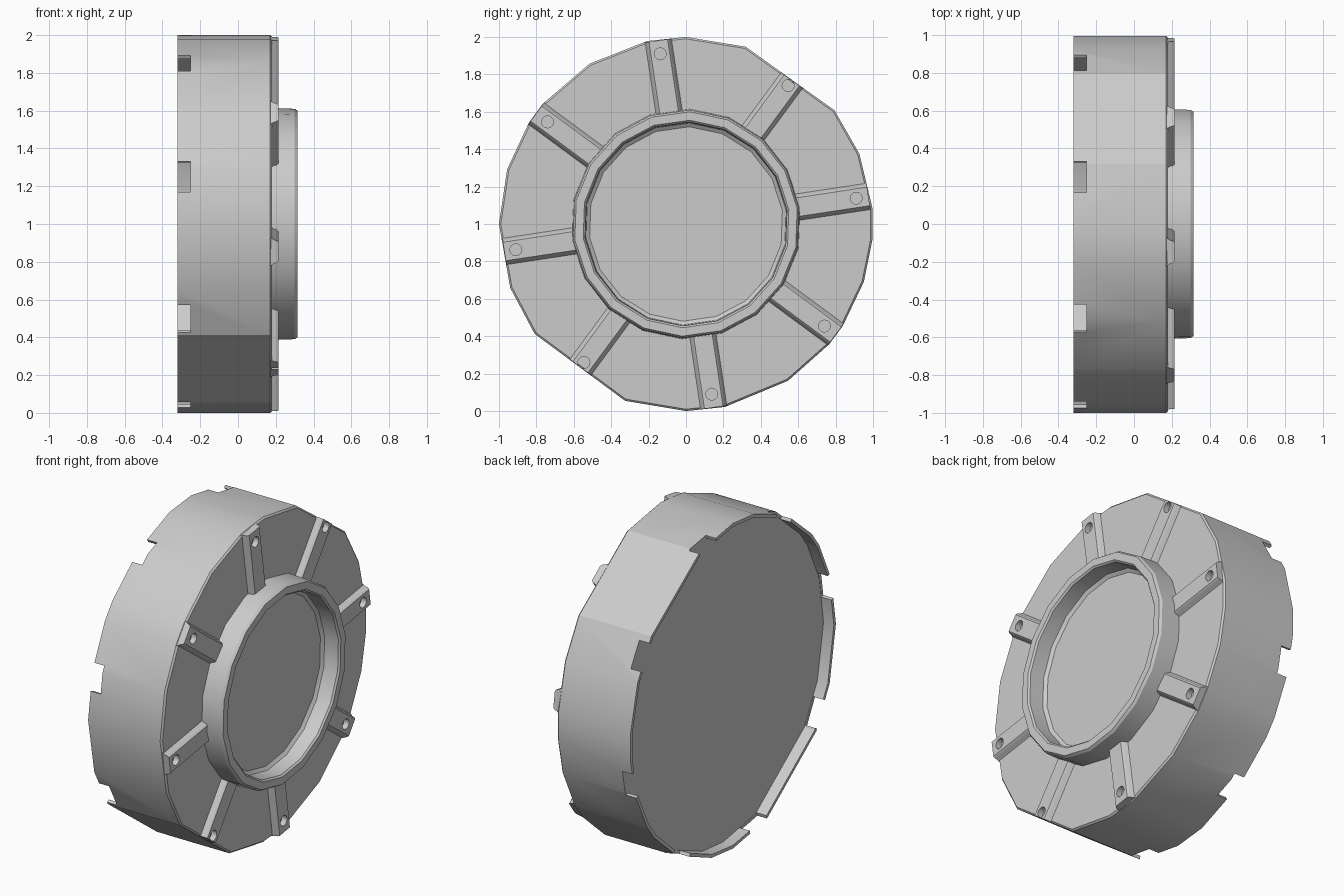
import bpy, bmesh, math
from mathutils import Matrix, Vector

if "Cube" in bpy.data.objects:
    bpy.data.objects.remove(bpy.data.objects["Cube"], do_unlink=True)

grey = bpy.data.materials.new("plain_grey")
grey.use_nodes = True
grey.diffuse_color = (0.6, 0.6, 0.6, 1)
grey.node_tree.nodes["Principled BSDF"].inputs["Base Color"].default_value = (0.6, 0.6, 0.6, 1)

CENTRE = Vector((0, 0, 1))
# Corner angles of the slightly uneven outline, measured in the yz plane
RIM = [5, 22, 37.4, 71.4, 90, 102, 121, 140, 147, 163, 180, 200, 216,
       251, 270, 282, 303, 320, 327, 342, 355]


def spin_point(x, r, angle):
    a = math.radians(angle)
    return CENTRE + Vector((x, r * math.cos(a), r * math.sin(a)))


def finish(name, bm):
    bmesh.ops.recalc_face_normals(bm, faces=bm.faces)
    mesh = bpy.data.meshes.new(name)
    bm.to_mesh(mesh)
    bm.free()
    mesh.materials.append(grey)
    obj = bpy.data.objects.new(name, mesh)
    bpy.context.collection.objects.link(obj)
    return obj


def lathe(name, profile, angles):
    """Turn (radius, x) points about the x axis and cap both ends."""
    bm = bmesh.new()
    rings = [[bm.verts.new(spin_point(x, r, a)) for a in angles] for r, x in profile]
    n = len(angles)
    for lower, upper in zip(rings, rings[1:]):
        for i in range(n):
            j = (i + 1) % n
            bm.faces.new((lower[i], lower[j], upper[j], upper[i]))
    bm.faces.new(rings[0])
    bm.faces.new(rings[-1])
    return finish(name, bm)


def place(angle):
    """Local y points outward along the given angle."""
    return Matrix.Translation(CENTRE) @ Matrix.Rotation(math.radians(angle), 4, 'X')


def rim_radius(angle):
    """Distance from the axis to the outline at an angle."""
    for a, b in zip(RIM, RIM[1:] + [RIM[0] + 360]):
        for t in (angle, angle + 360):
            if a <= t <= b:
                return (math.cos(math.radians((b - a) / 2))
                        / math.cos(math.radians(t - (a + b) / 2)))
    return 1


def cut(obj, cutter):
    cutter.hide_render = True
    mod = obj.modifiers.new("cut", 'BOOLEAN')
    mod.operation = 'DIFFERENCE'
    mod.solver = 'EXACT'
    mod.object = cutter
    bpy.context.view_layer.objects.active = obj
    bpy.ops.object.modifier_apply(modifier=mod.name)
    bpy.data.objects.remove(cutter, do_unlink=True)


def smooth(obj, limit):
    bpy.ops.object.select_all(action='DESELECT')
    obj.select_set(True)
    bpy.context.view_layer.objects.active = obj
    bpy.ops.object.shade_smooth_by_angle(angle=math.radians(limit))


# Drum body with a recessed back and thin back rim
body = lathe("drum_body", [(0.98, -0.25), (0.98, -0.32), (1, -0.32), (1, 0.17),
                           (0.99, 0.18)], RIM)

# Eight notches in the back rim
bm = bmesh.new()
for k in range(8):
    shape = Matrix.Translation((-0.327, 1, 0)) @ Matrix.Diagonal((0.15, 0.24, 0.165, 1))
    bmesh.ops.create_cube(bm, size=1, matrix=place(30.4 + 45 * k) @ shape)
cut(body, finish("notch_cutter", bm))
smooth(body, 22.5)

# Raised collar with a shallow dished centre
collar = lathe("collar", [(0.615, 0.17), (0.61, 0.30), (0.60, 0.315), (0.555, 0.315),
                          (0.545, 0.305), (0.54, 0.215), (0.52, 0.2)],
               [20 * i + 8 for i in range(18)])
smooth(collar, 25)

# Radial ribs with soft shoulders and a bolt hole near the outer end
half = [(0.075, 0.172), (0.07, 0.182), (0.064, 0.19), (0.06, 0.205), (0.05, 0.215)]
section = half + [(-w, x) for w, x in reversed(half)]
for k in range(8):
    angle = 8.6 + 45 * k
    end = min(rim_radius(angle + d) for d in (-4, 0, 4)) - 0.003
    bm = bmesh.new()
    inner, outer = ([bm.verts.new(place(angle) @ Vector((x, r, w))) for w, x in section]
                    for r in (0.57, end))
    for i in range(len(section)):
        j = (i + 1) % len(section)
        bm.faces.new((inner[i], inner[j], outer[j], outer[i]))
    bm.faces.new(inner)
    bm.faces.new(outer)
    rib = finish("rib_%d" % (k + 1), bm)

    bm = bmesh.new()
    hole = Matrix.Translation((0.2, 0.92, 0)) @ Matrix.Rotation(math.pi / 2, 4, 'Y')
    bmesh.ops.create_cone(bm, cap_ends=True, segments=16, radius1=0.032, radius2=0.032,
                          depth=0.2, matrix=place(angle) @ hole)
    cut(rib, finish("hole_cutter", bm))
    smooth(rib, 40)
